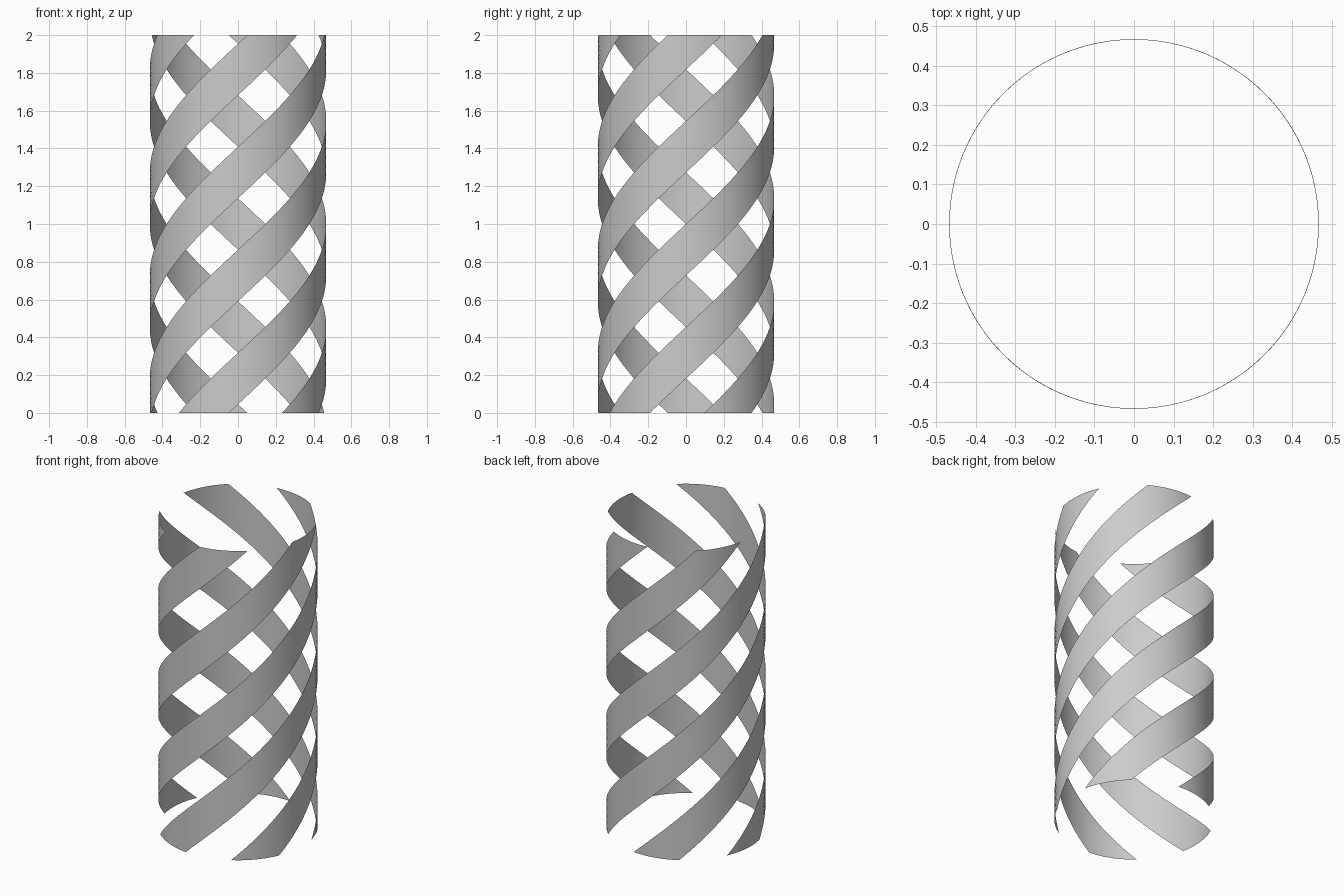
import bpy, math

if "Cube" in bpy.data.objects:
    bpy.data.objects.remove(bpy.data.objects["Cube"])

RADIUS = 0.467
HEIGHT = 2.0
STRIPS = 5
WIDTH = math.radians(36)      # angular width of each strip
START = math.radians(12)      # leading edge of the first strip at z = 0
TWIST = math.radians(264)     # total rise angle over the full height
ACROSS, ALONG = 6, 88


def helical_strip(name, start):
    """Thin ribbon winding counter-clockwise up a cylinder."""
    verts, faces = [], []
    for j in range(ALONG + 1):
        t = j / ALONG
        for i in range(ACROSS + 1):
            a = start + WIDTH * i / ACROSS + TWIST * t
            verts.append((RADIUS * math.cos(a), RADIUS * math.sin(a), HEIGHT * t))
    row = ACROSS + 1
    for j in range(ALONG):
        for i in range(ACROSS):
            k = j * row + i
            faces.append((k, k + 1, k + row + 1, k + row))
    mesh = bpy.data.meshes.new(name)
    mesh.from_pydata(verts, [], faces)
    mesh.shade_smooth()
    obj = bpy.data.objects.new(name, mesh)
    bpy.context.collection.objects.link(obj)
    return obj


# Five equal ribbons evenly spaced around the axis
for n in range(STRIPS):
    helical_strip(f"spiral_strip_{n + 1}", START + n * math.tau / STRIPS)
